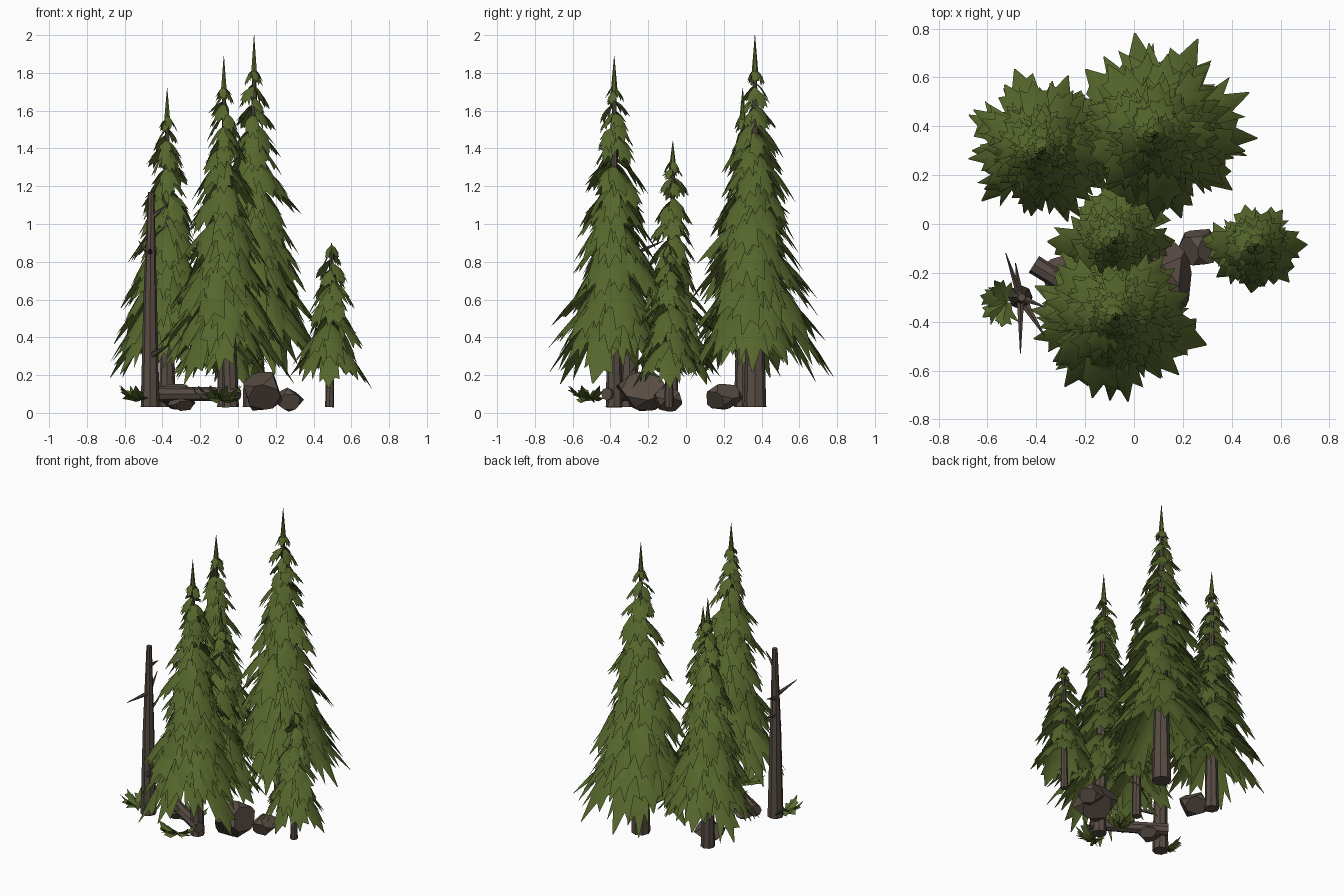
import bpy, bmesh, math, random
from mathutils import Vector, Matrix, Euler

rng = random.Random(11)
cube = bpy.data.objects.get("Cube")
if cube:
    bpy.data.objects.remove(cube)


def material(name, rgb):
    m = bpy.data.materials.new(name)
    m.use_nodes = True
    col = (*rgb, 1)
    m.diffuse_color = col
    bsdf = next(n for n in m.node_tree.nodes if n.type == 'BSDF_PRINCIPLED')
    bsdf.inputs["Base Color"].default_value = col
    bsdf.inputs["Roughness"].default_value = 0.9
    return m


GREEN = material("needle green", (0.092, 0.132, 0.025))
BARK = material("bark brown", (0.098, 0.073, 0.058))


def finish(name, bm, mat, angle=35):
    mesh = bpy.data.meshes.new(name)
    bm.to_mesh(mesh)
    bm.free()
    mesh.materials.append(mat)
    obj = bpy.data.objects.new(name, mesh)
    bpy.context.collection.objects.link(obj)
    bpy.ops.object.select_all(action='DESELECT')
    obj.select_set(True)
    bpy.context.view_layer.objects.active = obj
    bpy.ops.object.shade_smooth_by_angle(angle=math.radians(angle))


def tube(bm, a, b, r1, r2, sides=8):
    """Tapered cylinder from point a to point b."""
    a, b = Vector(a), Vector(b)
    d = b - a
    mat = Matrix.Translation((a + b) / 2) @ d.to_track_quat('Z', 'Y').to_matrix().to_4x4()
    bmesh.ops.create_cone(bm, cap_ends=True, segments=sides, radius1=r1,
                          radius2=r2, depth=d.length, matrix=mat)


# Half outline of a frond: distance along it, half width
OUTLINE = [(0, .2), (.3, .5), (.62, .74), (.56, .44), (.86, .5), (.8, .24), (1, .02)]


def frond(bm, centre, angle, r0, r1, top, drop, width):
    """Arched, ridged branch with toothed sides."""
    out = Vector((math.cos(angle), math.sin(angle), 0))
    side = Vector((-out.y, out.x, 0))
    tilt = rng.uniform(-.3, .3)
    rows = []
    for i, (u, w) in enumerate(OUTLINE):
        row = []
        for s, uu in ((-1, u), (0, i / (len(OUTLINE) - 1)), (1, u)):
            uu += rng.uniform(-.05, .05) if s and 0 < i < 6 else 0
            half = s * w * width * rng.uniform(.75, 1.2)
            z = top - drop * uu ** 1.6 - abs(half) * .5 + half * tilt
            row.append(bm.verts.new(Vector(centre) + out * (r0 + (r1 - r0) * uu)
                                    + side * half + Vector((0, 0, z))))
        rows.append(row)
    for p, q in zip(rows, rows[1:]):
        for k in (0, 1):
            bm.faces.new((p[k], q[k], q[k + 1], p[k + 1]))


def conifer(name, x, y, height, leader, radius, low, trunk_r, layers, most, lean=0.0):
    """Trunk, rings of fronds narrowing upward, and a pointed leader."""
    crown = height - leader
    bm = bmesh.new()
    tube(bm, (x + lean, y, .03), (x, y, crown), trunk_r, .01)
    finish(name + "_trunk", bm, BARK)

    bm = bmesh.new()
    for i in range(layers):
        t = i / (layers - 1)
        tip_z = low + (crown - .07 - low) * t
        r = radius * (1 - t) ** .95 + .055
        drop = r * .95 + .02
        n = round(most + (5 - most) * t)
        turn = rng.random() * math.tau
        for k in range(n):
            a = turn + (k + rng.uniform(-.25, .25)) * math.tau / n
            rr = r * rng.uniform(.74, 1.08)
            top = min(tip_z + drop + rng.uniform(-.04, .04), crown + .015)
            frond(bm, (x, y, 0), a, .008, rr, top,
                  drop * rng.uniform(.8, 1.1), 1.3 * rr * math.pi / n)
    tube(bm, (x, y, crown - .03), (x, y, height), .02, .001, 6)
    finish(name + "_foliage", bm, GREEN, 40)


conifer("tall_tree", .085, .365, 2.0, .2, .36, .21, .06, 13, 11)
conifer("front_tree", -.075, -.38, 1.89, .18, .32, .2, .045, 13, 10, .035)
conifer("back_tree", -.375, .3, 1.72, .16, .28, .21, .045, 12, 10)
conifer("middle_tree", -.08, -.07, 1.44, .12, .21, .15, .03, 10, 8)
conifer("small_tree", .495, -.09, .9, .03, .17, .15, .024, 6, 7, -.01)

# Dead standing trunk with bare broken branches
X, Y = -.465, -.3
bm = bmesh.new()
tube(bm, (X, Y, .03), (X, Y, .6), .05, .036)
tube(bm, (X, Y, .6), (X + .005, Y, 1.17), .036, .017)
for z, dx, dy, dz, r in [(1.03, .1, -.04, .08, .016), (.83, -.06, .18, .08, .016),
                         (.85, 0, -.23, .02, .016), (.3, .1, -.16, .06, .022),
                         (.72, -.02, .14, .03, .016)]:
    tube(bm, (X, Y, z), (X + dx, Y + dy, z + dz), r, .002, 5)
finish("dead_trunk", bm, BARK)

# Fallen log
bm = bmesh.new()
tube(bm, (-.41, -.165, .1), (.0, -.42, .1), .04, .034)
finish("fallen_log", bm, BARK)

# Boulders: corner-cut, jittered blocks
for name, loc, size in [("large_rock", (.13, -.215, .115), (.115, .155, .105)),
                        ("side_rock", (.265, -.095, .07), (.08, .085, .063)),
                        ("back_rock", (-.32, .2, .085), (.1, .095, .07)),
                        ("buried_rock", (-.3, -.21, .05), (.07, .08, .04))]:
    bm = bmesh.new()
    bmesh.ops.create_cube(bm, size=1.5)
    bmesh.ops.bevel(bm, geom=bm.verts[:], offset=.55, segments=1, affect='VERTICES')
    turn = Euler([rng.uniform(.2, 1.2) for _ in range(3)]).to_matrix()
    for v in bm.verts:
        p = turn @ v.co * rng.uniform(.9, 1.03)
        v.co = Vector([c * s for c, s in zip(p, size)]) + Vector(loc)
        v.co.z = max(v.co.z, .005)
    finish(name, bm, BARK, 20)

# Low ground plants with raised tips
for name, x, y, r, first, count in [("left_plant", -.52, -.32, .125, 2.1, 4),
                                    ("front_plant", -.1, -.51, .12, 3.5, 5),
                                    ("centre_plant", -.14, -.3, .1, 0, 5)]:
    bm = bmesh.new()
    for k in range(count):
        frond(bm, (x, y, 0), first + k * .8, .0, r * rng.uniform(.8, 1.1),
              .075, -.07, r * .6)
    finish(name, bm, GREEN, 40)
